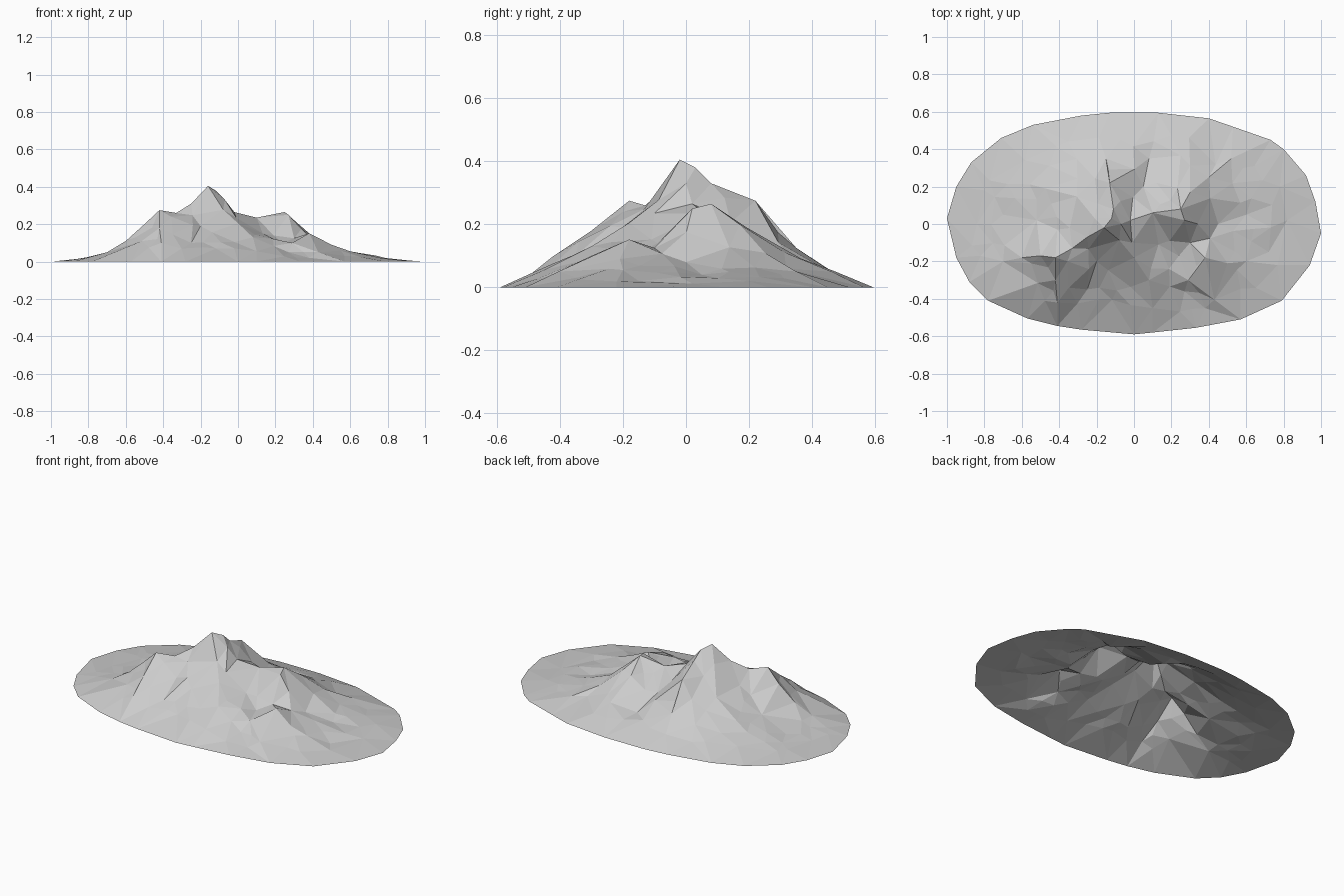
import bpy, random
from mathutils import Vector
from mathutils.geometry import delaunay_2d_cdt

if "Cube" in bpy.data.objects:
    bpy.data.objects.remove(bpy.data.objects["Cube"])

random.seed(7)

# Foot of the mountain, seen from above
rim = [(-1, .03), (-.95, .2), (-.87, .33), (-.71, .46), (-.54, .53), (-.28, .58), (-.13, .595),
       (.13, .595), (.4, .565), (.53, .52), (.73, .45), (.8, .4), (.92, .26), (.97, .12),
       (1, -.05), (.94, -.22), (.79, -.41), (.57, -.51), (.33, -.555), (.1, -.58), (0, -.59),
       (-.28, -.565), (-.41, -.545), (-.57, -.505), (-.78, -.41), (-.88, -.31), (-.95, -.18)]

# Ridge and gully lines (x, y, height)
main_crest = [(-.42, -.18, .275), (-.33, -.13, .26), (-.25, -.07, .31), (-.16, -.02, .405),
              (-.07, .0, .33), (-.02, .02, .265), (.1, .06, .235), (.25, .08, .265)]
back_ridge = [(-.16, -.02, .405), (-.12, .03, .38), (-.11, .08, .33), (-.13, .22, .275),
              (-.15, .35, .125)]
west_ridge = [(-.42, -.18, .275), (-.5, -.17, .2), (-.6, -.18, .11), (-.7, -.2, .05),
              (-.82, -.17, .02)]
south_west_spur = [(-.42, -.18, .275), (-.42, -.3, .18), (-.41, -.42, .10)]
middle_spur = [(-.02, .02, .265), (-.01, -.1, .235), (0, -.18, .205), (.08, -.3, .13),
               (.1, -.45, .055)]
east_ridge = [(.25, .08, .265), (.27, .02, .25), (.3, -.1, .125), (.38, -.18, .152),
              (.5, -.21, .09), (.6, -.2, .055), (.72, -.15, .02)]
south_east_spur = [(.38, -.18, .152), (.29, -.3, .10), (.43, -.405, .05), (.57, -.51, 0)]
north_east_spur = [(.25, .08, .265), (.3, .17, .2), (.4, .25, .11), (.52, .35, .05)]
front_gully = [(-.2, -.2, .19), (-.25, -.35, .1)]
south_east_gully = [(.27, -.36, .05), (.38, -.45, .02)]
bowl = [(.19, -.09, .14), (.24, -.17, .1)]
west_gully = [(-.41, -.03, .16), (-.52, .02, .09), (-.7, .05, .035)]
east_gully = [(.45, 0, .08), (.6, .05, .04)]
back_gully = [(.05, .2, .14), (.08, .35, .07)]
foot_west = [(-.84, 0, .013), (-.8, .18, .018)]
foot_east = [(.82, .02, .012), (.78, .2, .02)]
lines = [main_crest, back_ridge, west_ridge, south_west_spur, middle_spur, east_ridge,
         south_east_spur, north_east_spur, front_gully, south_east_gully, bowl, west_gully,
         east_gully, back_gully, foot_west, foot_east]

# Collect fixed points and the edges that must survive triangulation
points, heights, edges = [], [], []
for x, y in rim:
    points.append(Vector((x, y)))
    heights.append(0)
edges += [(i, (i + 1) % len(rim)) for i in range(len(rim))]
for line in lines:
    for k, (x, y, z) in enumerate(line):
        if k:
            edges.append((len(points) - 1, len(points)))
        points.append(Vector((x, y)))
        heights.append(z)

# Scattered points for the slopes
step = .11
for i in range(-9, 10):
    for j in range(-6, 7):
        p = Vector((i + random.uniform(-.35, .35), j + random.uniform(-.35, .35))) * step
        inside = p.x ** 2 + (p.y / .59) ** 2 < .8
        if inside and all((p - q).length > .055 for q in points):
            points.append(p)
            heights.append(None)

verts, _, faces, origin, _, _ = delaunay_2d_cdt(points, edges, [], 1, 1e-4)

# Relax free heights between rim and ridges, with a slightly hollow slope
HOLLOW = 1.25
fixed, z = [], []
for src in origin:
    known = [heights[s] for s in src if heights[s] is not None]
    fixed.append(bool(known))
    z.append(known[0] ** (1 / HOLLOW) if known else .1)
near = [set() for _ in verts]
for f in faces:
    for a in f:
        near[a].update(b for b in f if b != a)
for _ in range(300):
    for i, ring in enumerate(near):
        if not fixed[i] and ring:
            w = [(1 / (verts[i] - verts[n]).length, z[n]) for n in ring]
            z[i] = sum(a * b for a, b in w) / sum(a for a, b in w)

# Rough up the slopes a little and build the open, flat-shaded shell
coords = []
for v, h, keep in zip(verts, z, fixed):
    h = h ** HOLLOW
    if not keep:
        h *= random.uniform(.93, 1.07)
    coords.append((v.x, v.y, h))
mesh = bpy.data.meshes.new("mountain")
mesh.from_pydata(coords, [], [list(f) for f in faces])
mesh.update()
mountain = bpy.data.objects.new("mountain", mesh)
bpy.context.collection.objects.link(mountain)
